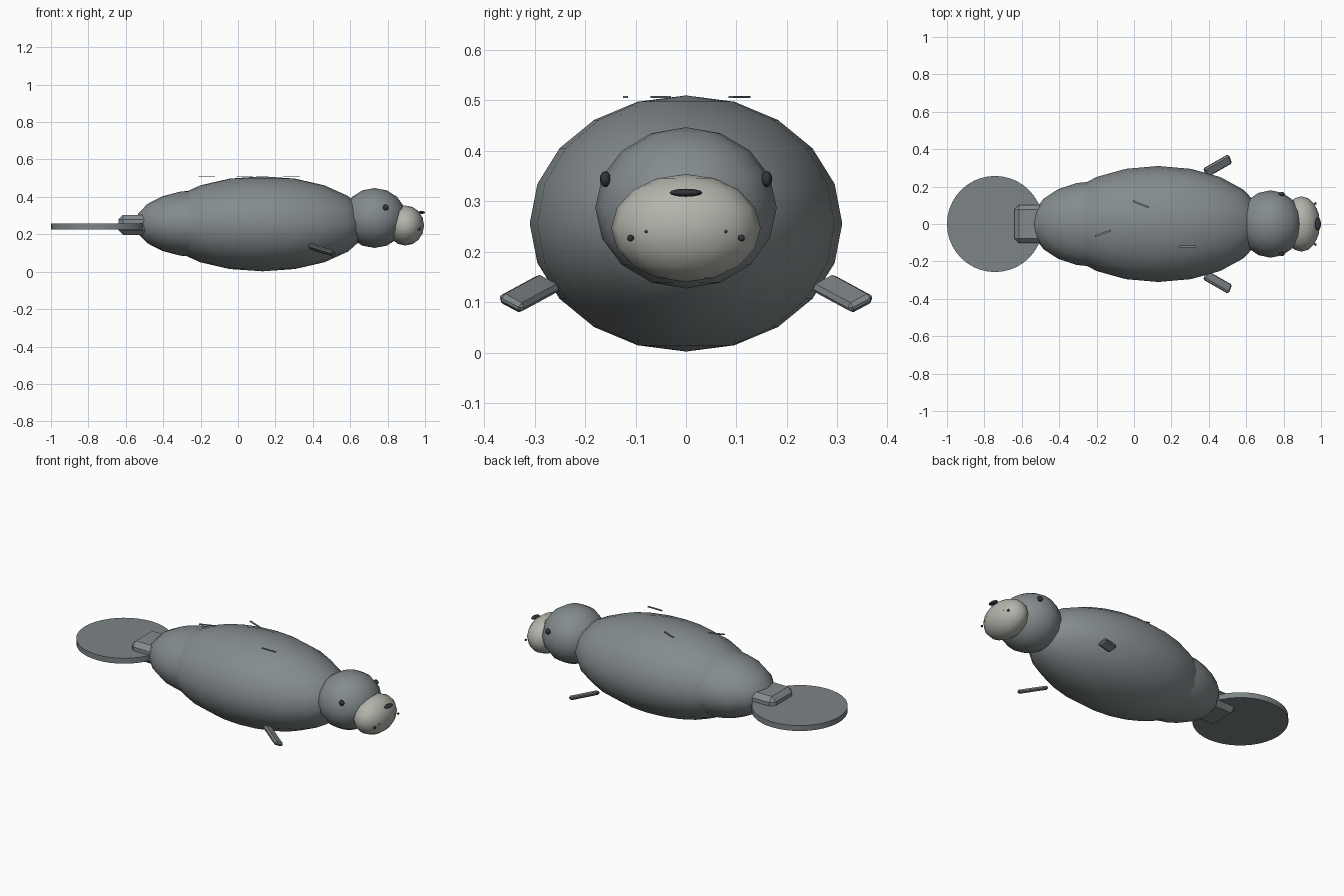
import bpy
import math
from mathutils import Matrix, Vector

default = bpy.data.objects.get("Cube")
if default:
    bpy.data.objects.remove(default, do_unlink=True)


def material(name, rgb):
    mat = bpy.data.materials.new(name)
    mat.use_nodes = True
    mat.diffuse_color = (*rgb, 1)
    bsdf = mat.node_tree.nodes["Principled BSDF"]
    bsdf.inputs["Base Color"].default_value = (*rgb, 1)
    bsdf.inputs["Roughness"].default_value = 0.8
    return mat


GREY = material("skin grey", (0.23, 0.26, 0.27))
FIN = material("fin grey", (0.205, 0.232, 0.242))
PALE = material("muzzle pale", (0.45, 0.46, 0.41))
DARK = material("dark charcoal", (0.03, 0.035, 0.04))


def finish(name, mat):
    obj = bpy.context.object
    obj.name = name
    obj.data.materials.append(mat)
    return obj


def ellipsoid(name, mat, center, radii, segments=16):
    bpy.ops.mesh.primitive_uv_sphere_add(
        segments=segments, ring_count=segments // 2, radius=1, location=center)
    obj = finish(name, mat)
    obj.scale = radii
    bpy.ops.object.transform_apply(location=False, rotation=False, scale=True)
    bpy.ops.object.shade_smooth()
    return obj


def box(name, mat, size, matrix, bevel=0):
    bpy.ops.mesh.primitive_cube_add(size=1)
    obj = finish(name, mat)
    obj.data.transform(Matrix.Diagonal((*size, 1)))
    obj.matrix_world = matrix
    if bevel:
        mod = obj.modifiers.new("rounded edges", 'BEVEL')
        mod.width = bevel
        mod.segments = 1
    return obj


# Trunk, rear trunk, head and muzzle
ellipsoid("body", GREY, (0.13, 0, 0.256), (0.565, 0.31, 0.254), 20)
ellipsoid("rear_body", GREY, (-0.2, 0, 0.257), (0.35, 0.23, 0.18), 20)
ellipsoid("head", GREY, (0.73, 0, 0.287), (0.17, 0.18, 0.16))
ellipsoid("muzzle", PALE, (0.895, 0, 0.247), (0.1, 0.148, 0.107))

# Nose and paired face details
ellipsoid("nose", DARK, (0.983, 0, 0.317), (0.017, 0.033, 0.008), 12)
for side, label in ((1, "left"), (-1, "right")):
    ellipsoid(f"eye_{label}", DARK, (0.79, side * 0.16, 0.344),
              (0.016, 0.011, 0.016), 12)
    ellipsoid(f"whisker_spot_{label}", DARK, (0.97, side * 0.11, 0.227),
              (0.007, 0.007, 0.007), 8)
    ellipsoid(f"small_whisker_spot_{label}", DARK, (0.976, side * 0.079, 0.24),
              (0.003, 0.003, 0.003), 8)

    # Flipper, swept back and drooping outward
    along = Vector((0.84, side * 0.48, -0.26)).normalized()
    across = Vector((0.364, side * -0.82, -0.455))
    across = (across - along * across.dot(along)).normalized()
    normal = along.cross(across)
    turn = Matrix((along, across, normal)).transposed().to_4x4()
    box(f"flipper_{label}", FIN, (0.16, 0.056, 0.022),
        Matrix.Translation((0.447, side * 0.311, 0.117)) @ turn, 0.008)

# Tail root and round paddle
box("tail_root", GREY, (0.18, 0.205, 0.108),
    Matrix.Translation((-0.55, 0, 0.25)), 0.026)
bpy.ops.mesh.primitive_cylinder_add(
    vertices=40, radius=0.257, depth=0.032, location=(-0.743, 0, 0.241))
finish("tail_paddle", FIN)
bpy.ops.object.shade_smooth_by_angle(angle=math.radians(30))

# Thin scars across the back
for i, (x, y, angle) in enumerate(
        ((0.036, 0.106, -22), (-0.166, -0.05, 20), (0.286, -0.12, 0))):
    box(f"back_scar_{i + 1}", FIN, (0.09, 0.01, 0.004),
        Matrix.Translation((x, y, 0.507))
        @ Matrix.Rotation(math.radians(angle), 4, 'Z'))
